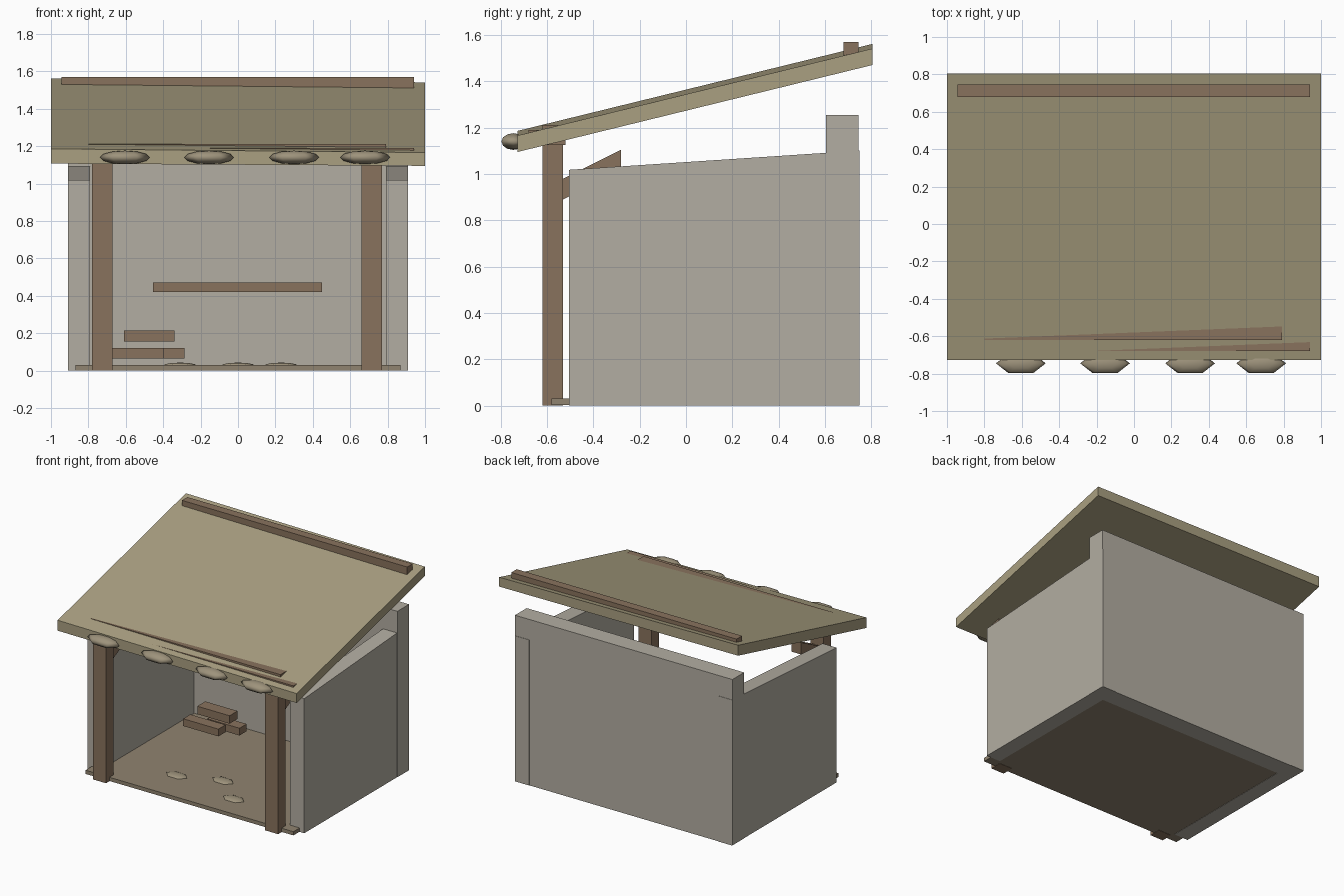
import bpy, bmesh
from math import radians
from mathutils import Matrix

if "Cube" in bpy.data.objects:
    bpy.data.objects.remove(bpy.data.objects["Cube"])


def material(name, r, g, b):
    m = bpy.data.materials.new(name)
    m.diffuse_color = (r, g, b, 1)
    m.use_nodes = True
    m.node_tree.nodes["Principled BSDF"].inputs["Base Color"].default_value = m.diffuse_color
    return m


PLASTER = material("plaster", 0.45, 0.42, 0.36)
WOOD = material("wood", 0.25, 0.17, 0.11)
THATCH = material("thatch", 0.40, 0.35, 0.22)
EARTH = material("earth", 0.28, 0.23, 0.16)
STONE = material("stone", 0.34, 0.29, 0.20)


def finish(bm, name, mat):
    bmesh.ops.recalc_face_normals(bm, faces=bm.faces)
    me = bpy.data.meshes.new(name)
    bm.to_mesh(me)
    bm.free()
    me.materials.append(mat)
    ob = bpy.data.objects.new(name, me)
    bpy.context.collection.objects.link(ob)
    return ob


def box(name, mat, x, y, z, shift=None):
    """Box from (min, max) ranges; shift(x, y, z) may return a new height."""
    bm = bmesh.new()
    bmesh.ops.create_cube(bm, size=1)
    for v in bm.verts:
        v.co = [r[0] if c < 0 else r[1] for c, r in zip(v.co, (x, y, z))]
        if shift:
            v.co.z = shift(*v.co)
    return finish(bm, name, mat)


def lump(name, mat, centre, radii):
    """Flattened six-sided stone with a point facing the front."""
    bm = bmesh.new()
    bmesh.ops.create_uvsphere(bm, u_segments=6, v_segments=6, radius=1)
    bm.transform(Matrix.Translation(centre) @ Matrix.Diagonal((*radii, 1))
                 @ Matrix.Rotation(radians(30), 4, 'Z'))
    ob = finish(bm, name, mat)
    ob.data.shade_smooth()
    # keep the tip exactly on the front axis
    return ob


# Floor and walls; side walls rise slightly towards the back
box("floor", EARTH, (-0.87, 0.87), (-0.58, 0.62), (0.002, 0.03))
box("back_wall", PLASTER, (-0.91, 0.91), (0.605, 0.745), (0, 1.255))
for side, x in (("left", (-0.908, -0.79)), ("right", (0.79, 0.908))):
    box(side + "_wall", PLASTER, x, (-0.505, 0.748), (0, 1),
        lambda x, y, z: z and 1.018 + 0.066 * (y + 0.505))

# Front posts with diagonal braces behind them
for side, cx in (("left", -0.725), ("right", 0.715)):
    box(side + "_post", WOOD, (cx - 0.055, cx + 0.055), (-0.62, -0.53), (0, 1.14))
    box(side + "_brace", WOOD, (cx - 0.04, cx + 0.04), (-0.54, -0.28), (0.885, 0.975),
        lambda x, y, z: z + 0.5 * (y + 0.54))

# Sloped roof slab, rolled a little to the right
box("roof", THATCH, (-1, 1), (-0.727, 0.805), (0, 1),
    lambda x, y, z: (1.176 if z else 1.101) + 0.245 * (y + 0.727)
    - x * (0.010 if z else 0.006))

# Header beam and roof battens
box("header_beam", WOOD, (-0.80, 0.79), (-0.62, -0.52), (1.125, 1.212))
box("front_batten", WOOD, (-0.94, 0.94), (-0.68, -0.62), (1.135, 1.19))
box("back_batten", WOOD, (-0.945, 0.94), (0.68, 0.745), (1.50, 1.57))

# Lumps along the eave
for i, x in enumerate((-0.605, -0.155, 0.30, 0.68)):
    lump(f"eave_lump_{i}", STONE, (x, -0.745, 1.14), (0.133, 0.06, 0.036))

# Flat stones on the floor
for i, (x, y) in enumerate(((-0.31, -0.29), (0.0, -0.18), (0.23, -0.38))):
    lump(f"floor_stone_{i}", STONE, (x, y, 0.027), (0.09, 0.055, 0.016))

# Shelf on the back wall and stacked logs in the corner
box("shelf", WOOD, (-0.455, 0.45), (0.49, 0.61), (0.42, 0.47))
box("log_front", WOOD, (-0.69, -0.395), (0.33, 0.415), (0.065, 0.12))
box("log_back", WOOD, (-0.555, -0.285), (0.425, 0.51), (0.065, 0.12))
box("log_top", WOOD, (-0.61, -0.34), (0.385, 0.48), (0.155, 0.215))
